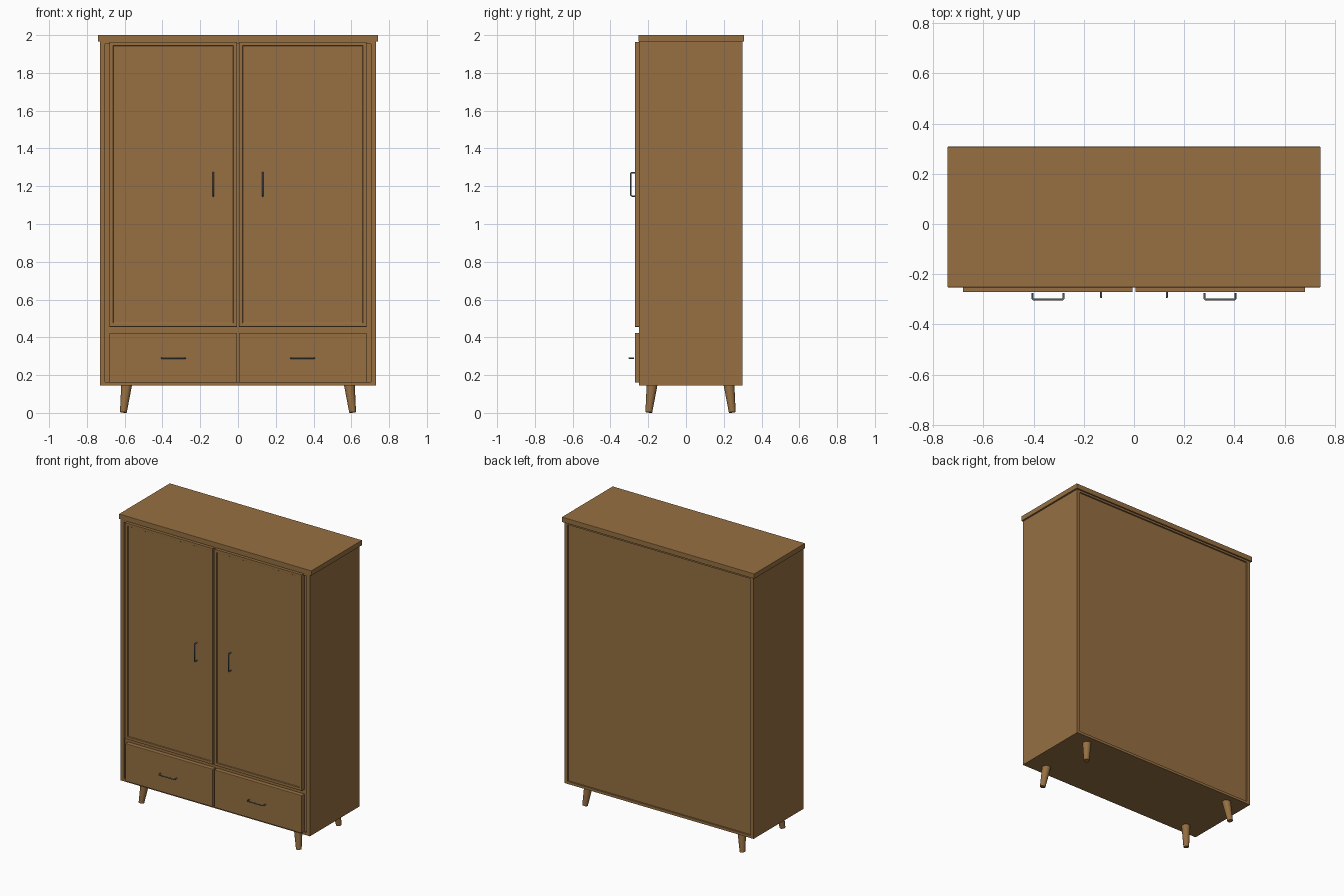
import bpy, bmesh
from mathutils import Vector

cube = bpy.data.objects.get("Cube")
if cube:
    bpy.data.objects.remove(cube, do_unlink=True)


def material(name, colour):
    m = bpy.data.materials.new(name)
    m.use_nodes = True
    m.diffuse_color = colour
    m.node_tree.nodes["Principled BSDF"].inputs["Base Color"].default_value = colour
    return m


wood = material("brown wood", (0.305, 0.16, 0.055, 1))
steel = material("grey steel", (0.17, 0.19, 0.22, 1))


def add_object(name, data, mat):
    data.materials.append(mat)
    ob = bpy.data.objects.new(name, data)
    bpy.context.collection.objects.link(ob)
    return ob


def board(name, low, high, bevel=0.0, panel=None):
    """Box between two corners; panel=(border, depth) sinks the front face."""
    low, high = Vector(low), Vector(high)
    bm = bmesh.new()
    bmesh.ops.create_cube(bm, size=1)
    for v in bm.verts:
        v.co = (low + high) / 2 + v.co * (high - low)
    if panel:
        bm.normal_update()
        front = min(bm.faces, key=lambda f: f.calc_center_median().y)
        bmesh.ops.inset_region(bm, faces=[front], thickness=panel[0])
        bmesh.ops.inset_region(bm, faces=[front], thickness=0.002, depth=-panel[1])
    mesh = bpy.data.meshes.new(name)
    bm.to_mesh(mesh)
    bm.free()
    ob = add_object(name, mesh, wood)
    if bevel:
        mod = ob.modifiers.new("soft edges", "BEVEL")
        mod.width = bevel
        mod.segments = 2
        mod.limit_method = "ANGLE"
    return ob


def handle(name, centre, along):
    """Bar pull with two posts, running along the given axis."""
    c, a = Vector(centre), Vector(along)
    out = Vector((0, -0.026, 0))
    half = a * 0.062
    curve = bpy.data.curves.new(name, "CURVE")
    curve.dimensions = "3D"
    curve.bevel_depth = 0.004
    curve.bevel_resolution = 2
    curve.use_fill_caps = True
    path = [c - half, c - half + out * 0.8, c - half * 0.92 + out,
            c + half * 0.92 + out, c + half + out * 0.8, c + half]
    spline = curve.splines.new("POLY")
    spline.points.add(len(path) - 1)
    for point, co in zip(spline.points, path):
        point.co = (*co, 1)
    return add_object(name, curve, steel)


def leg(name, top, bottom):
    """Round tapered leg, splayed from top to bottom."""
    top, bottom = Vector(top), Vector(bottom)
    axis = top - bottom
    bm = bmesh.new()
    bmesh.ops.create_cone(bm, cap_ends=True, segments=24, radius1=0.018,
                          radius2=0.029, depth=axis.length)
    turn = Vector((0, 0, 1)).rotation_difference(axis)
    for v in bm.verts:
        v.co = turn @ v.co + (top + bottom) / 2
    for f in bm.faces:
        f.smooth = len(f.verts) == 4
    mesh = bpy.data.meshes.new(name)
    bm.to_mesh(mesh)
    bm.free()
    return add_object(name, mesh, wood)


# Carcass: top, base, and the set-back front frame and back panel
board("top_board", (-0.742, -0.252, 1.965), (0.742, 0.308, 2.0), 0.002)
board("base_board", (-0.705, -0.25, 0.145), (0.705, 0.298, 0.163))
board("upper_rail", (-0.705, -0.25, 1.952), (0.705, 0.298, 1.965))
board("front_frame", (-0.705, -0.238, 0.163), (0.705, -0.22, 1.952))
board("back_panel", (-0.705, 0.27, 0.163), (0.705, 0.287, 1.952))

for side, s in (("left", 1), ("right", -1)):
    def span(x1, x2):
        return sorted((s * x1, s * x2))

    x1, x2 = span(0.705, 0.73)
    board(side + "_side_board", (x1, -0.25, 0.145), (x2, 0.298, 1.965))

    # Doors and drawers
    x1, x2 = span(0.005, 0.681)
    board(side + "_door", (x1, -0.271, 0.456), (x2, -0.238, 1.963), 0.001, (0.027, 0.006))
    board(side + "_drawer_front", (x1, -0.271, 0.16), (x2, -0.238, 0.424), 0.004)
    handle(side + "_door_handle", (s * 0.131, -0.266, 1.21), (0, 0, 1))
    handle(side + "_drawer_handle", (s * 0.342, -0.275, 0.29), (1, 0, 0))

    # Legs
    for end, e in (("front", -1), ("back", 1)):
        leg(f"{end}_{side}_leg", (s * 0.589, 0.024 + e * 0.203, 0.155),
            (s * 0.607, 0.024 + e * 0.221, 0.003))
